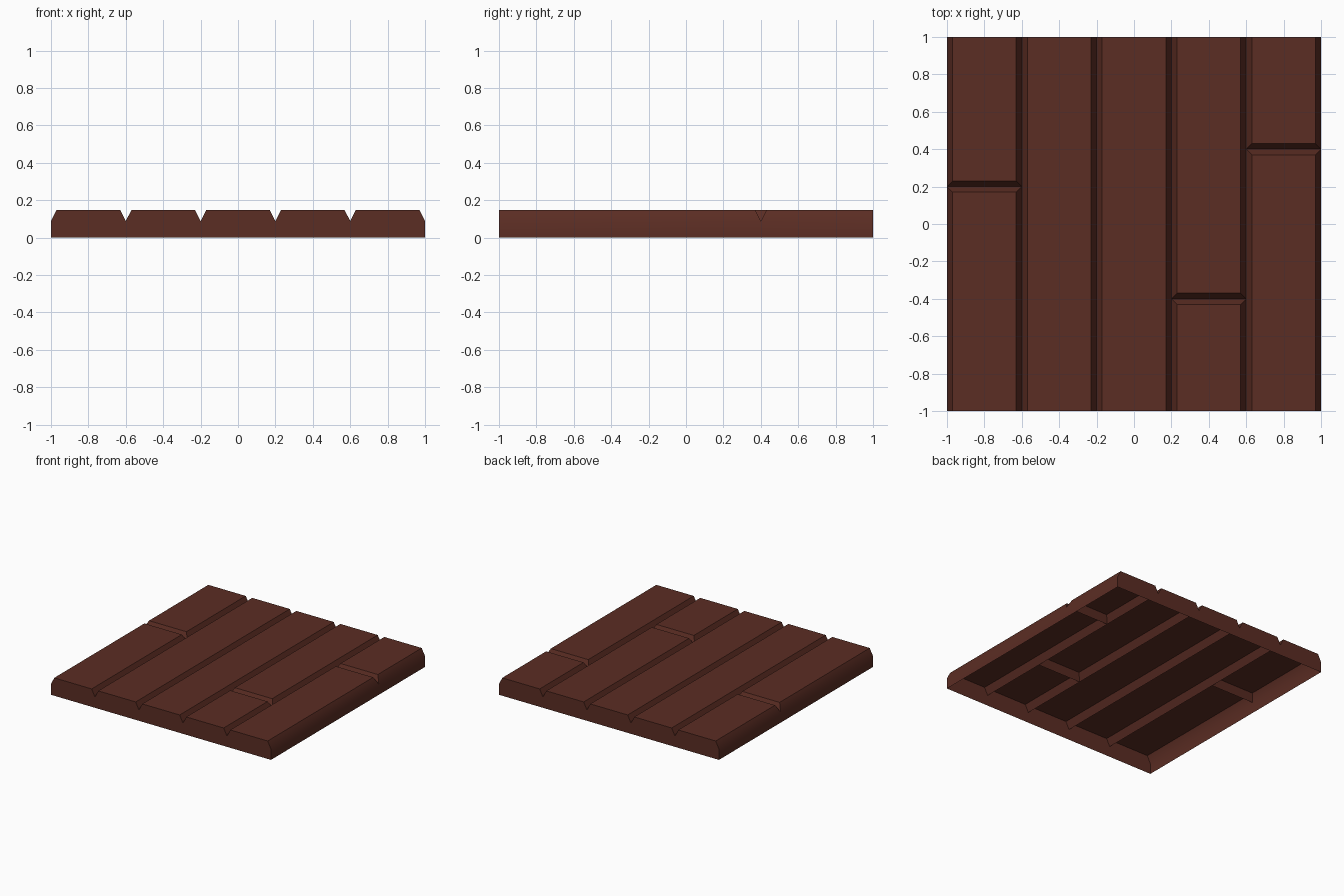
import bpy
import bmesh

HALF = 1.0       # half of the panel side
BOARD = 0.4      # board width
BEVEL = 0.03     # bevel width on board edges
TOP = 0.147      # height of the walking surface
RIM = 0.088      # height of the groove bottoms

if "Cube" in bpy.data.objects:
    bpy.data.objects.remove(bpy.data.objects["Cube"], do_unlink=True)

# Single wood colour
wood = bpy.data.materials.new("dark_red_brown_wood")
wood.use_nodes = True
colour = (0.105, 0.026, 0.017, 1.0)
wood.diffuse_color = colour
bsdf = wood.node_tree.nodes["Principled BSDF"]
bsdf.inputs["Base Color"].default_value = colour
bsdf.inputs["Roughness"].default_value = 0.8


def make_board(name, x0, x1, y0, y1):
    """Bevelled board top, open below, with a skirt on the panel's outer edges."""
    bm = bmesh.new()
    front, back = y0 <= -HALF, y1 >= HALF
    ty0 = y0 if front else y0 + BEVEL
    ty1 = y1 if back else y1 - BEVEL

    def ring(ax, bx, ay, by, z):
        return [bm.verts.new((x, y, z)) for x, y in ((ax, ay), (bx, ay), (bx, by), (ax, by))]

    top = ring(x0 + BEVEL, x1 - BEVEL, ty0, ty1, TOP)
    rim = ring(x0, x1, y0, y1, RIM)
    foot = ring(x0, x1, y0, y1, 0)
    outer = [front, x1 > HALF - 0.01, back, x0 < -HALF + 0.01]

    bm.faces.new(top)
    for i in range(4):
        j = (i + 1) % 4
        if i % 2 == 0 and outer[i]:
            # Flat end of the board, down to the floor
            bm.faces.new((foot[i], foot[j], rim[j], top[j], top[i], rim[i]))
        else:
            bm.faces.new((rim[i], rim[j], top[j], top[i]))
            if outer[i]:
                bm.faces.new((foot[i], foot[j], rim[j], rim[i]))
    bmesh.ops.delete(bm, geom=[v for v in bm.verts if not v.link_faces], context='VERTS')

    mesh = bpy.data.meshes.new(name)
    bm.to_mesh(mesh)
    bm.free()
    mesh.materials.append(wood)
    board = bpy.data.objects.new(name, mesh)
    bpy.context.collection.objects.link(board)
    return board


# Five rows of boards; some rows are split by a cross joint at the given y
joints = [0.2, None, None, -0.4, 0.4]
boards = []
for row, joint in enumerate(joints):
    x0 = -HALF + row * BOARD
    stops = [-HALF, HALF] if joint is None else [-HALF, joint, HALF]
    for part, (y0, y1) in enumerate(zip(stops, stops[1:])):
        boards.append(make_board(f"floor_board_{row + 1}_{part + 1}", x0, x0 + BOARD, y0, y1))

# Soft shading between bevel and side skirt, sharp elsewhere
bpy.ops.object.select_all(action='DESELECT')
for board in boards:
    board.select_set(True)
bpy.context.view_layer.objects.active = boards[0]
bpy.ops.object.shade_smooth_by_angle(angle=0.6)
